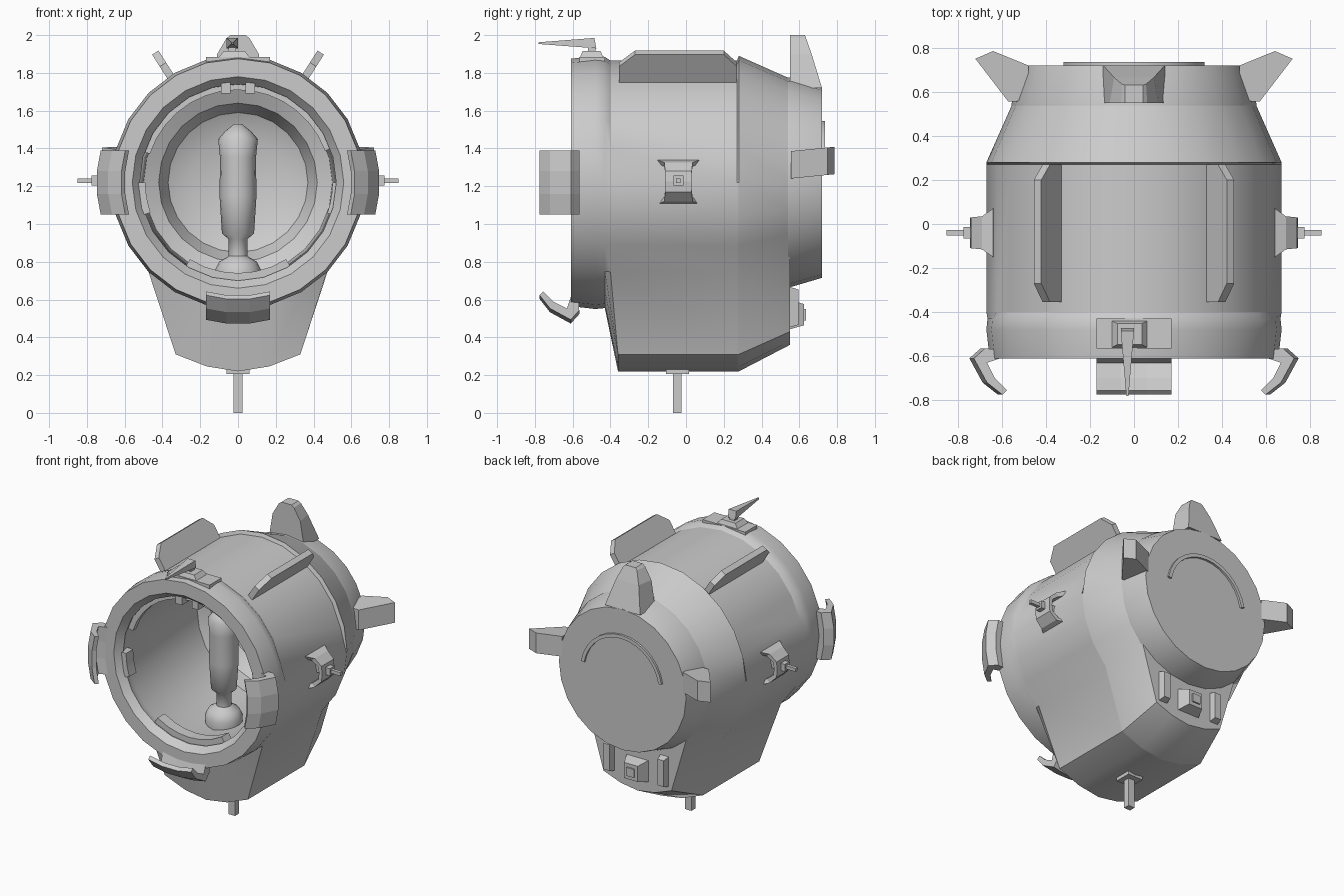
import bpy, bmesh, math
from math import sin, cos, radians, pi
from mathutils import Matrix, Vector

cube = bpy.data.objects.get("Cube")
if cube:
    bpy.data.objects.remove(cube, do_unlink=True)

CZ = 1.22      # height of the pod axis
N = 24         # sides of the pod

grey = bpy.data.materials.new("light_grey")
grey.use_nodes = True
grey.diffuse_color = (0.6, 0.6, 0.6, 1)
grey.node_tree.nodes["Principled BSDF"].inputs["Base Color"].default_value = (0.6, 0.6, 0.6, 1)


def build(name, verts, faces, smooth=False, angle=35):
    me = bpy.data.meshes.new(name)
    me.from_pydata([tuple(v) for v in verts], [], faces)
    bm = bmesh.new()
    bm.from_mesh(me)
    bmesh.ops.recalc_face_normals(bm, faces=bm.faces)
    bm.to_mesh(me)
    bm.free()
    ob = bpy.data.objects.new(name, me)
    bpy.context.collection.objects.link(ob)
    me.materials.append(grey)
    if smooth:
        bpy.ops.object.select_all(action='DESELECT')
        ob.select_set(True)
        bpy.context.view_layer.objects.active = ob
        bpy.ops.object.shade_smooth_by_angle(angle=radians(angle))
    return ob


def loft(name, rings, closed=False, **kw):
    """Skin a list of equal rings; cap both ends unless closed."""
    n, m = len(rings[0]), len(rings)
    verts = [p for ring in rings for p in ring]
    faces = []
    for i in range(m if closed else m - 1):
        a, b = i * n, (i + 1) % m * n
        faces += [(a + j, a + (j + 1) % n, b + (j + 1) % n, b + j) for j in range(n)]
    if not closed:
        faces += [tuple(range(n)), tuple(range((m - 1) * n, m * n))]
    return build(name, verts, faces, **kw)


def box(name, lo, hi, taper=(1, 1), axis=2):
    """Box whose far end along the axis is scaled by taper."""
    u, v = [k for k in range(3) if k != axis]
    rings = []
    for end, s in ((lo, (1, 1)), (hi, taper)):
        ring = []
        for su, sv in ((-1, -1), (1, -1), (1, 1), (-1, 1)):
            p = [0, 0, 0]
            p[axis] = end[axis]
            p[u] = (lo[u] + hi[u]) / 2 + su * s[0] * (hi[u] - lo[u]) / 2
            p[v] = (lo[v] + hi[v]) / 2 + sv * s[1] * (hi[v] - lo[v]) / 2
            ring.append(p)
        rings.append(ring)
    return loft(name, rings)


def polar(r, deg, y):
    return (r * cos(radians(deg)), y, CZ + r * sin(radians(deg)))


def circle(y, r):
    return [polar(r, 360 * i / N, y) for i in range(N)]


def arc_band(name, r0, r1, a0, a1, y0, y1, n):
    rings = []
    for i in range(n + 1):
        a = a0 + (a1 - a0) * i / n
        rings.append([polar(r0, a, y0), polar(r1, a, y0), polar(r1, a, y1), polar(r0, a, y1)])
    return loft(name, rings, smooth=True)


def keel_section(y, top_r, r, half_w, shoulder, bottom):
    """Round above, with a straight-sided keel hanging below."""
    ring = []
    for i in range(N):
        a = 360 * i / N
        t = abs(a - 270) / 30
        if t <= 1:
            x = half_w * t * (1 if a > 270 else -1)
            ring.append((x, y + (0.04 if y < 0 else 0), bottom + (shoulder - bottom) * t ** 1.8))
        else:
            ring.append(polar(top_r if 0 < a < 180 else r, a, y))
    return ring


# Pod shell: outer skin, front rim and hollow cabin in one skin
shell = [
    keel_section(0.55, 0.55, 0.55, 0.27, 0.43, 0.36),
    keel_section(0.28, 0.67, 0.67, 0.33, 0.31, 0.22),
    keel_section(0.27, 0.645, 0.67, 0.33, 0.31, 0.22),
    keel_section(-0.40, 0.645, 0.67, 0.33, 0.31, 0.22),
    circle(-0.43, 0.665), circle(-0.48, 0.67), circle(-0.61, 0.655),
    circle(-0.61, 0.56), circle(-0.56, 0.52), circle(-0.5, 0.54),
    circle(0.25, 0.50), circle(0.29, 0.42), circle(0.40, 0.37), circle(0.46, 0.25),
]
loft("pod_shell", shell, smooth=True, angle=32)

# Rear cap with a raised curved ridge
loft("rear_cap", [circle(0.53, 0.555), circle(0.55, 0.555), circle(0.72, 0.505)], smooth=True)
arc_band("rear_ridge", 0.30, 0.325, 10, 170, 0.71, 0.735, 14)

# Rear fins
loft("top_fin", [
    [(-0.14, 0.55, 1.72), (0.14, 0.55, 1.72), (0.14, 0.72, 1.72), (-0.14, 0.72, 1.72)],
    [(-0.11, 0.55, 1.90), (0.11, 0.55, 1.90), (0.09, 0.665, 1.90), (-0.09, 0.665, 1.90)],
    [(-0.06, 0.55, 1.985), (0.06, 0.55, 1.985), (0.055, 0.635, 1.985), (-0.055, 0.635, 1.985)],
    [(-0.04, 0.55, 2.0), (0.04, 0.55, 2.0), (0.04, 0.63, 2.0), (-0.04, 0.63, 2.0)]])
for side, s in (("left", 1), ("right", -1)):
    plan = [(0.48, 0.72), (0.64, 0.785), (0.72, 0.75), (0.57, 0.555), (0.48, 0.56)]
    loft(side + "_fin", [[(s * x, y, z + 0.1 * (y - 0.55)) for x, y in plan] for z in (1.24, 1.385)])

# Rim clamps on both sides and at the bottom
clamp = [(0.63, -0.57), (0.70, -0.565), (0.75, -0.61), (0.69, -0.72), (0.62, -0.775),
         (0.60, -0.755), (0.655, -0.70), (0.69, -0.63), (0.63, -0.61)]
for name, deg in (("left_clamp", 0), ("right_clamp", 180), ("bottom_clamp", 270)):
    c, s = cos(radians(deg)), sin(radians(deg))
    rings = []
    for t in (-0.17, -0.06, 0.06, 0.17):
        drop = t * t * 0.8
        rings.append([((r - drop) * c - t * s, y, CZ + (r - drop) * s + t * c) for r, y in clamp])
    loft(name, rings)

# Upper radial wing plates
wing = [(0.62, -0.355), (0.74, -0.355), (0.815, -0.27), (0.815, 0.20), (0.74, 0.27), (0.62, 0.27)]
for name, deg in (("left_wing_plate", 57.5), ("right_wing_plate", 122.5)):
    c, s = cos(radians(deg)), sin(radians(deg))
    loft(name, [[(r * c - t * s, y, CZ + r * s + t * c) for r, y in wing] for t in (-0.02, 0.02)])

# Side brackets with pins
for side, s in (("left", 1), ("right", -1)):
    rings = []
    for x, z, w in ((0.64, 1.34, 0.11), (0.69, 1.325, 0.075), (0.74, 1.28, 0.07),
                    (0.745, 1.225, 0.07), (0.74, 1.17, 0.07), (0.69, 1.12, 0.075), (0.64, 1.105, 0.11)):
        inner = 1.225 + (z - 1.225) * 0.8
        rings.append([(s * x, -0.04 - w, z), (s * x, -0.04 + w, z),
                      (s * (x - 0.025), -0.04 + w, inner), (s * (x - 0.025), -0.04 - w, inner)])
    loft(side + "_bracket", rings)
    for part, x0, x1, h in (("pin_base", 0.64, 0.775, 0.026), ("pin", 0.77, 0.85, 0.012)):
        box(side + "_" + part, (min(s * x0, s * x1), -0.04 - h, 1.23 - h),
            (max(s * x0, s * x1), -0.04 + h, 1.23 + h))

# Top antenna
box("antenna_plate", (-0.17, -0.565, 1.83), (0.17, -0.43, 1.885))
box("antenna_foot", (-0.10, -0.56, 1.885), (0.06, -0.44, 1.915), taper=(0.7, 0.8))
box("antenna_post", (-0.05, -0.52, 1.91), (-0.01, -0.48, 1.95))
loft("antenna_spike", [
    [(-0.06, -0.475, 1.93), (0.0, -0.475, 1.93), (0.0, -0.485, 1.985), (-0.06, -0.485, 1.985)],
    [(-0.035, -0.78, 1.953), (-0.025, -0.78, 1.953), (-0.025, -0.78, 1.962), (-0.035, -0.78, 1.962)]])

# Bottom post
box("lower_plate", (-0.06, -0.105, 0.205), (0.06, 0.015, 0.24))
box("lower_post", (-0.025, -0.07, 0), (0.025, -0.025, 0.21))

# Rear keel fittings
box("rear_socket", (-0.09, 0.54, 0.44), (0.09, 0.625, 0.60), taper=(0.6, 0.7), axis=1)
box("rear_socket_port", (-0.03, 0.62, 0.49), (0.03, 0.635, 0.55), axis=1)
for side, s in (("left", 1), ("right", -1)):
    box(side + "_rear_vent", (s * 0.215 - 0.035, 0.54, 0.45), (s * 0.215 + 0.035, 0.595, 0.67),
        taper=(0.7, 0.85), axis=1)

# Inner rim ledges
arc_band("upper_ledge", 0.49, 0.535, 20, 162, -0.53, -0.49, 14)
arc_band("lower_ledge", 0.48, 0.535, 238, 302, -0.55, -0.47, 6)
arc_band("right_ledge", 0.49, 0.535, 180, 199, -0.57, -0.49, 3)
arc_band("left_ledge", 0.50, 0.535, -19, 0, -0.55, -0.49, 3)
for x in (-0.065, 0.065):
    box("top_clip", (x - 0.025, -0.58, 1.69), (x + 0.025, -0.48, 1.76))

# Control stick
stick = [(0.12, 0.68), (0.125, 0.75), (0.10, 0.80), (0.05, 0.83), (0.05, 0.92), (0.085, 0.95),
         (0.098, 1.15), (0.095, 1.35), (0.105, 1.45), (0.07, 1.49), (0.02, 1.53)]
loft("control_stick", [[(r * cos(k * pi / 8), -0.16 + r * sin(k * pi / 8), z) for k in range(16)]
                       for r, z in stick], smooth=True, angle=50)
